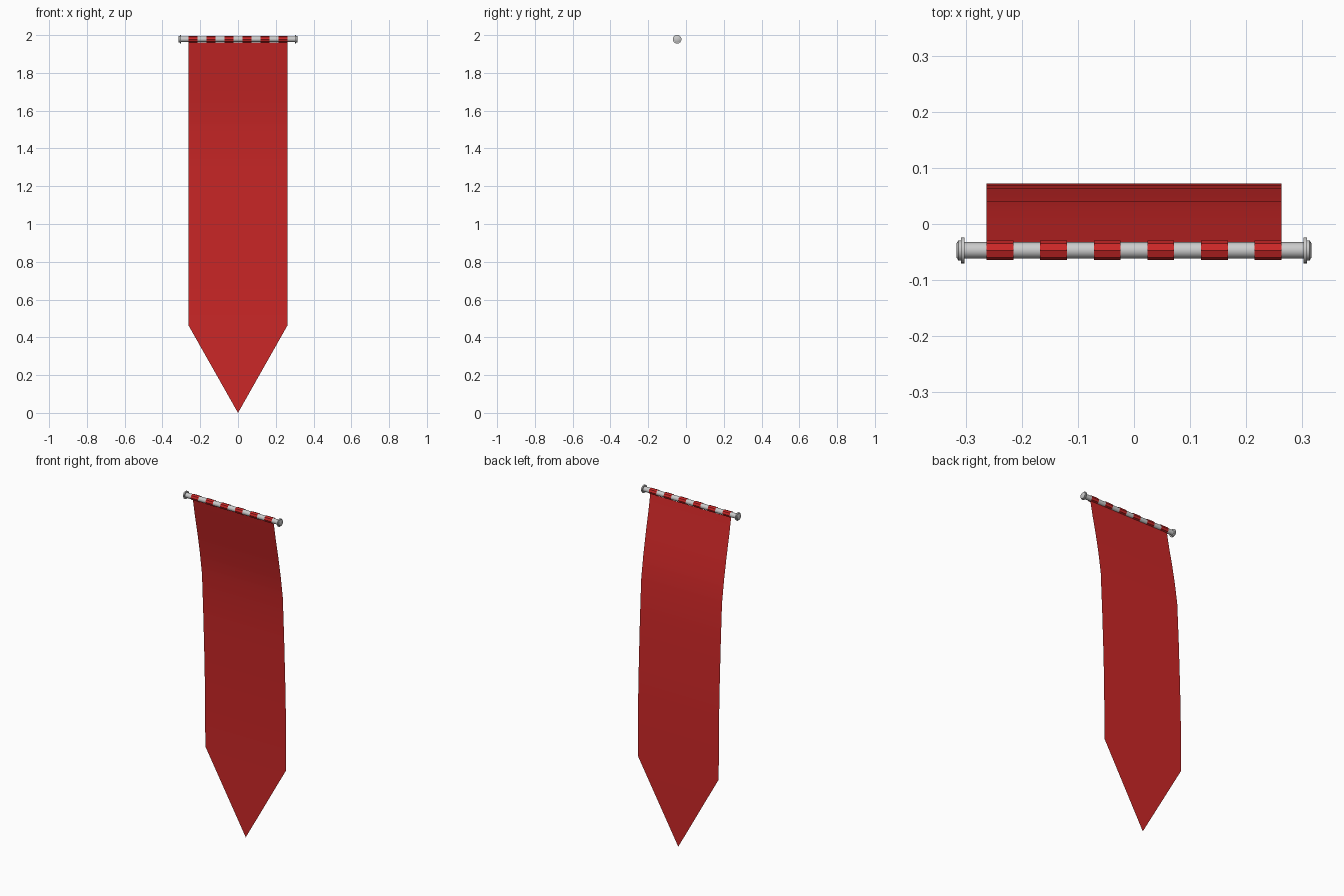
import bpy, bmesh, math

if "Cube" in bpy.data.objects:
    bpy.data.objects.remove(bpy.data.objects["Cube"])

red = bpy.data.materials.new("red_cloth")
red.diffuse_color = (0.6, 0.02, 0.02, 1)
red.use_nodes = True
red.node_tree.nodes["Principled BSDF"].inputs["Base Color"].default_value = red.diffuse_color

ROD_Y, ROD_Z = -0.047, 1.978
HALF = 0.263


def mesh_object(name, bm, mat=None):
    me = bpy.data.meshes.new(name)
    bm.to_mesh(me)
    bm.free()
    ob = bpy.data.objects.new(name, me)
    bpy.context.collection.objects.link(ob)
    if mat:
        me.materials.append(mat)
    return ob


def shade(ob, degrees):
    bpy.ops.object.select_all(action='DESELECT')
    ob.select_set(True)
    bpy.context.view_layer.objects.active = ob
    bpy.ops.object.shade_smooth_by_angle(angle=math.radians(degrees))


def strip(bm, profile, x0, x1):
    """Sheet spanning x0..x1 that follows a (y, z) profile; returns its last row."""
    prev = None
    for y, z in profile:
        row = [bm.verts.new((x, y, z)) for x in (x0, x1)]
        if prev:
            bm.faces.new((row[0], row[1], prev[1], prev[0]))
        prev = row
    return prev


# Rod with flanged, bevelled end caps, lathed around x
rod_profile = [(-0.316, 0.0), (-0.316, 0.013), (-0.313, 0.018), (-0.308, 0.018),
               (-0.308, 0.023), (-0.302, 0.023), (-0.302, 0.0145)]
rod_profile += [(-x, r) for x, r in reversed(rod_profile)]
bm = bmesh.new()
verts = [bm.verts.new((x, ROD_Y + r, ROD_Z)) for x, r in rod_profile]
edges = [bm.edges.new(p) for p in zip(verts, verts[1:])]
bmesh.ops.spin(bm, geom=verts + edges, cent=(0, ROD_Y, ROD_Z), axis=(1, 0, 0),
               angle=math.tau, steps=16, use_duplicate=False)
bmesh.ops.remove_doubles(bm, verts=bm.verts, dist=1e-5)
bmesh.ops.recalc_face_normals(bm, faces=bm.faces)
shade(mesh_object("rod", bm), 35)

# Hanging cloth: a thin sheet curving backwards, ending in a point
cloth_profile = [(-0.044, 1.962), (-0.025, 1.86), (0.0, 1.74), (0.022, 1.62),
                 (0.041, 1.49), (0.053, 1.25), (0.063, 1.0), (0.069, 0.8),
                 (0.072, 0.465)]
bm = bmesh.new()
left, right = strip(bm, cloth_profile, -HALF, HALF)
tip = bm.verts.new((0, 0.072, 0))
bm.faces.new((tip, right, left))
shade(mesh_object("banner_cloth", bm, red), 30)

# Six loops wrapping the rod, with equal gaps between them
cell = 2 * HALF / 11
R = 0.0175
ring = [(ROD_Y + R * math.sin(a), ROD_Z - R * math.cos(a))
        for a in (math.tau * i / 8 for i in range(9))]
bm = bmesh.new()
for i in range(6):
    x0 = -HALF + 2 * i * cell
    strip(bm, ring, x0, x0 + cell)
bmesh.ops.remove_doubles(bm, verts=bm.verts, dist=1e-5)
bmesh.ops.recalc_face_normals(bm, faces=bm.faces)
shade(mesh_object("rod_loops", bm, red), 30)
